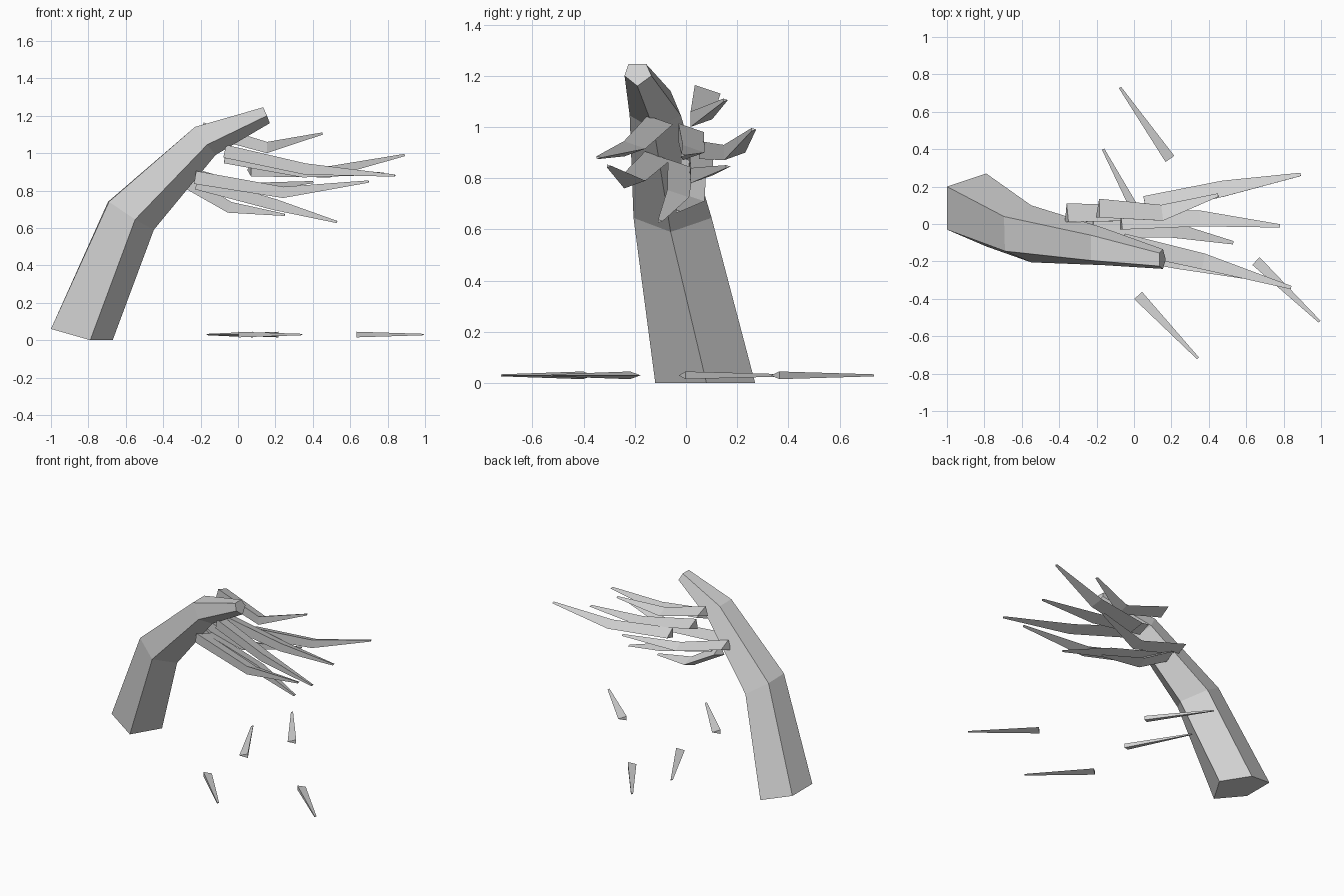
import bpy, bmesh
from mathutils import Vector

if "Cube" in bpy.data.objects:
    bpy.data.objects.remove(bpy.data.objects["Cube"])

grey = bpy.data.materials.new("plain grey")
grey.diffuse_color = (0.65, 0.65, 0.65, 1)
grey.use_nodes = True
grey.node_tree.nodes["Principled BSDF"].inputs["Base Color"].default_value = grey.diffuse_color


def loft(name, rings):
    """Join rings of points into a closed, flat-shaded solid."""
    bm = bmesh.new()
    loops = [[bm.verts.new(p) for p in ring] for ring in rings]
    n = len(loops[0])
    for a, b in zip(loops, loops[1:]):
        for i in range(n):
            j = (i + 1) % n
            bm.faces.new((a[i], a[j], b[j], b[i]))
    bm.faces.new(loops[0][::-1])
    bm.faces.new(loops[-1])
    bmesh.ops.recalc_face_normals(bm, faces=bm.faces)
    mesh = bpy.data.meshes.new(name)
    bm.to_mesh(mesh)
    bm.free()
    mesh.materials.append(grey)
    obj = bpy.data.objects.new(name, mesh)
    bpy.context.collection.objects.link(obj)
    return obj


def blade(name, path, sizes):
    """Three-sided tapered blade along a path; sizes are (width, height)."""
    pts = [Vector(p) for p in path]
    rings = []
    for i, (p, (w, h)) in enumerate(zip(pts, sizes)):
        d = (pts[min(i + 1, len(pts) - 1)] - pts[max(i - 1, 0)]).normalized()
        left = Vector((0, 0, 1)).cross(d).normalized()
        up = d.cross(left)
        rings.append([p + left * w / 2,
                      p - left * w / 2 + up * h / 2,
                      p - left * w / 2 - up * h / 2])
    return loft(name, rings)


# Bent five-sided trunk
loft("trunk", [
    [(-1, -.03, .06), (-1, .2, .06), (-.79, .27, 0), (-.67, .08, 0), (-.79, -.12, 0)],
    [(-.69, -.145, .74), (-.695, .04, .74), (-.55, .1, .645), (-.45, -.06, .59), (-.55, -.205, .645)],
    [(-.23, -.195, 1.14), (-.23, -.06, 1.14), (-.165, -.02, 1.045), (-.12, -.125, .99), (-.165, -.22, 1.045)],
    [(.135, -.225, 1.245), (.135, -.155, 1.245), (.155, -.135, 1.2), (.17, -.19, 1.16), (.155, -.24, 1.2)],
])

# Cluster of bent leaves: base, bend and tip of each
leaves = [
    [(.06, .1, .91), (.48, .19, .90), (.89, .265, .99)],
    [(-.19, .085, 1.13), (.15, .06, 1.03), (.45, .155, 1.105)],
    [(-.06, -.1, 1.01), (.37, -.2, .915), (.84, -.34, .88)],
    [(-.07, .02, .98), (.35, .03, .90), (.78, -.01, .89)],
    [(-.22, -.02, .84), (.2, -.03, .725), (.53, -.1, .632)],
    [(-.22, -.11, .87), (.25, -.2, .79), (.70, -.3, .848)],
    [(-.36, .06, .92), (.02, .06, .81), (.40, .165, .845)],
    [(-.28, .03, .85), (-.04, .03, .71), (.25, -.03, .67)],
]
for i, path in enumerate(leaves):
    blade(f"leaf_{i + 1}", path, [(.10, .07), (.085, .06), (.018, .012)])

# Loose spikes lying near the ground: base and tip
spikes = [
    [(.055, -.015), (-.165, .40)],
    [(.192, .348), (-.075, .73)],
    [(.022, -.382), (.342, -.718)],
    [(.652, -.198), (.992, -.522)],
]
for i, path in enumerate(spikes):
    blade(f"ground_spike_{i + 1}", [(x, y, .03) for x, y in path],
          [(.057, .03), (.014, .008)])
